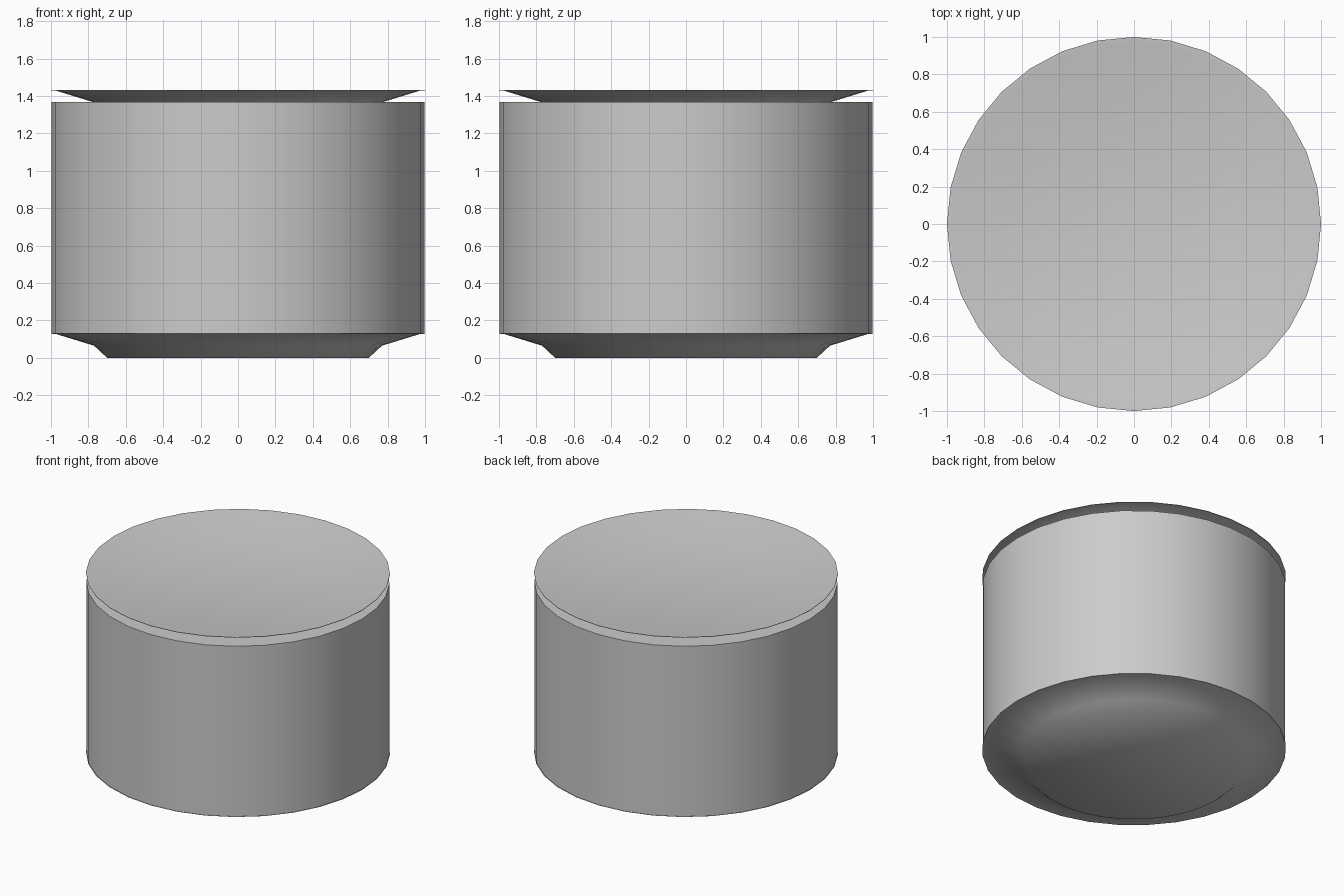
import bpy
import bmesh
import math

SIDES = 32

cube = bpy.data.objects.get("Cube")
if cube:
    bpy.data.objects.remove(cube, do_unlink=True)

grey = bpy.data.materials.new("light_grey")
grey.use_nodes = True
colour = (0.6, 0.6, 0.6, 1)
grey.diffuse_color = colour
grey.node_tree.nodes["Principled BSDF"].inputs["Base Color"].default_value = colour


def lathe(name, profile, z=0):
    """Closed solid of revolution; profile runs from bottom centre outward and up."""
    bm = bmesh.new()
    rings = []
    for r, h in profile:
        rings.append([bm.verts.new((r * math.cos(a), r * math.sin(a), h))
                      for a in (2 * math.pi * i / SIDES for i in range(SIDES))])
    for low, high in zip(rings, rings[1:]):
        for i in range(SIDES):
            j = (i + 1) % SIDES
            bm.faces.new((low[i], low[j], high[j], high[i])).smooth = True
    # Flat end discs
    bm.faces.new(rings[0][::-1])
    bm.faces.new(rings[-1])
    mesh = bpy.data.meshes.new(name)
    bm.to_mesh(mesh)
    bm.free()
    mesh.materials.append(grey)
    obj = bpy.data.objects.new(name, mesh)
    obj.location.z = z
    bpy.context.collection.objects.link(obj)
    # Keep the thin rim crisp
    mesh.set_sharp_from_angle(angle=math.radians(60))
    return obj


# Foot, underside, thin rim, sloping top and sunken floor
plate = [(0.70, 0), (0.77, 0.065), (0.975, 0.128), (1.0, 0.129),
         (1.0, 0.132), (0.97, 0.13), (0.67, 0.068)]

lathe("bottom_plate", plate)
lathe("drum", [(0.997, 0.131), (0.997, 1.367)])
lathe("top_plate", plate, 1.301)
